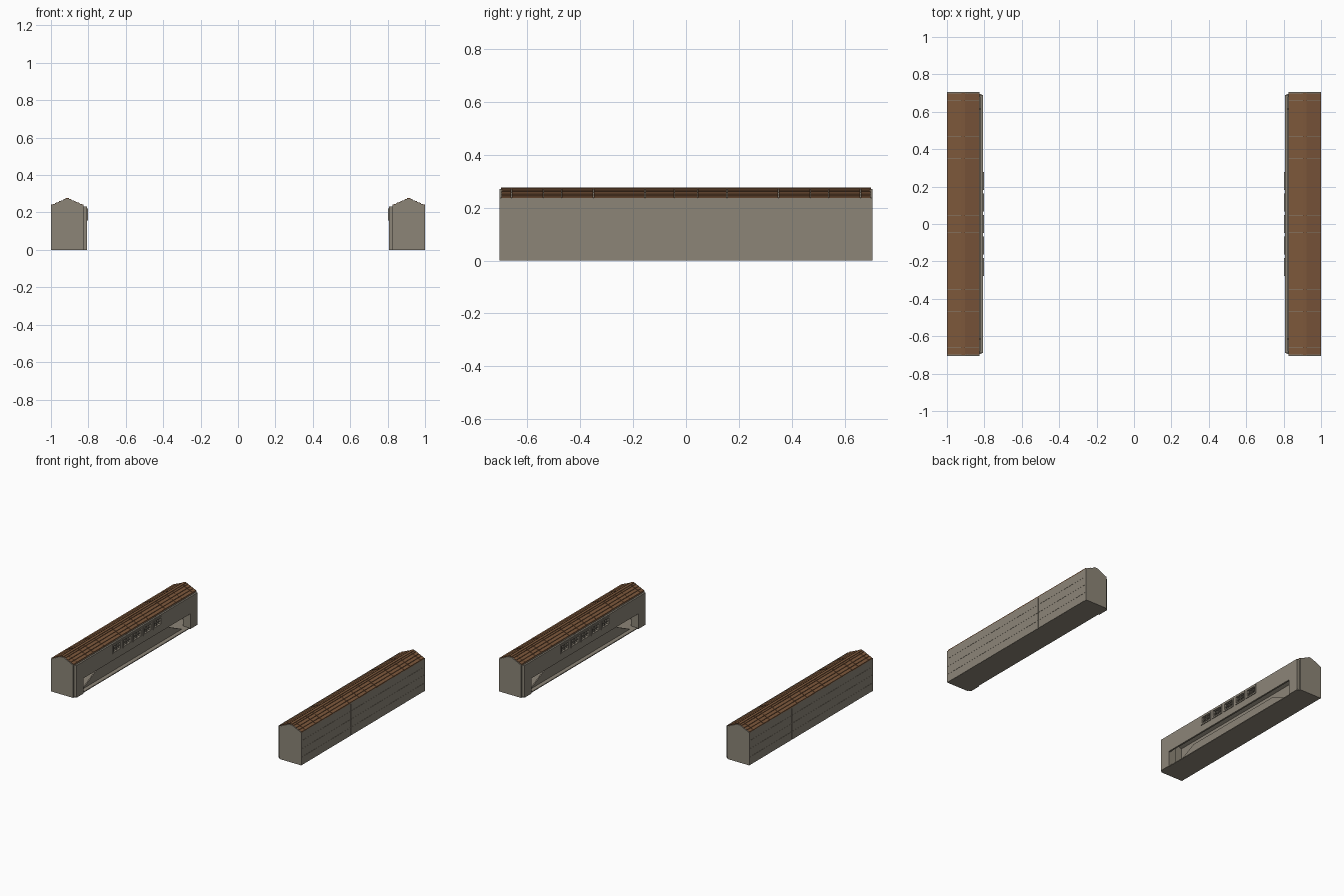
import bpy
import math

cube = bpy.data.objects.get("Cube")
if cube:
    bpy.data.objects.remove(cube, do_unlink=True)


def material(name, rgb):
    m = bpy.data.materials.new(name)
    m.use_nodes = True
    m.diffuse_color = (*rgb, 1)
    m.node_tree.nodes["Principled BSDF"].inputs["Base Color"].default_value = (*rgb, 1)
    return m


GREY = material("weathered grey wood", (0.265, 0.235, 0.187))
BROWN = material("brown roof boards", (0.2, 0.095, 0.043))

BOX_FACES = [(0, 2, 3, 1), (4, 5, 7, 6), (0, 1, 5, 4),
             (2, 6, 7, 3), (0, 4, 6, 2), (1, 3, 7, 5)]


class Part:
    """Collects boxes and extruded profiles into one mesh object."""

    def __init__(self, name, mat, side):
        self.name, self.mat, self.side = name, mat, side
        self.verts, self.faces = [], []

    def add(self, verts, faces):
        n = len(self.verts)
        self.verts += [(x * self.side, y, z) for x, y, z in verts]
        self.faces += [[i + n for i in (f if self.side > 0 else f[::-1])] for f in faces]

    def box(self, x, y, z):
        self.add([(a, b, c) for c in z for b in y for a in x], BOX_FACES)

    def extrude(self, profile, y0, y1):
        # Profile runs anticlockwise in x and z
        n = len(profile)
        verts = [(x, y, z) for y in (y0, y1) for x, z in profile]
        faces = [list(range(n)), list(range(2 * n - 1, n - 1, -1))]
        faces += [[i, i + n, (i + 1) % n + n, (i + 1) % n] for i in range(n)]
        self.add(verts, faces)

    def build(self):
        me = bpy.data.meshes.new(self.name)
        me.from_pydata(self.verts, [], self.faces)
        me.materials.append(self.mat)
        ob = bpy.data.objects.new(self.name, me)
        bpy.context.collection.objects.link(ob)


END = 0.705          # half length
INNER, OUTER = 0.825, 1.0
RIDGE = 0.9125
EAVE, PEAK = 0.236, 0.274
PANEL = (0.808, 0.82)
PANEL_LOW, PANEL_TOP = 0.11, 0.232
WINDOWS = [i * 0.115 for i in range(-2, 3)]
HALF_WIN, SILL, HEAD = 0.043, 0.163, 0.217
SEAMS = [0.045, 0.155, 0.35, 0.47, 0.54, 0.66]


def spans(stops, gap):
    return [(a + gap, b - gap) for a, b in zip(stops, stops[1:])]


def building(label, side):
    def part(name, mat=GREY):
        return Part(label + "_" + name, mat, side)

    # Floor
    p = part("floor")
    p.box((INNER - 0.01, OUTER - 0.004), (-END + 0.01, END - 0.01), (0, 0.006))
    p.build()

    # Gable end walls
    gable = [(INNER, 0), (OUTER, 0), (OUTER, EAVE), (RIDGE + 0.012, PEAK - 0.003),
             (RIDGE - 0.012, PEAK - 0.003), (INNER, EAVE)]
    p = part("gable_walls")
    for y in (-END, END - 0.01):
        p.extrude(gable, y, y + 0.01)
    p.build()

    # Outer wall: backing with boarded panels
    p = part("outer_wall")
    p.box((0.988, 0.998), (-END + 0.01, END - 0.01), (0, EAVE))
    for ys in spans([-END, -0.49, -0.14, 0.22, END], 0.0008):
        for zs in spans([i * EAVE / 4 for i in range(5)], 0.0005):
            p.box((0.996, OUTER), ys, zs)
    p.build()

    # Inner wall: bands above and below the windows, piers between them
    p = part("window_wall")
    length = 0.69
    p.box(PANEL, (-length, length), (PANEL_LOW, SILL))
    p.box(PANEL, (-length, length), (HEAD, PANEL_TOP))
    stops = [-length] + [w + s * HALF_WIN for w in WINDOWS for s in (-1, 1)] + [length]
    for a, b in zip(stops[::2], stops[1::2]):
        p.box(PANEL, (a, b), (SILL, HEAD))
    p.build()

    # Window frames with crossbars
    p = part("window_frames")
    depth, bar = (0.803, 0.822), 0.005
    for w in WINDOWS:
        a, b = w - HALF_WIN, w + HALF_WIN
        for y in (a, b):
            p.box(depth, (y - bar, y + bar), (SILL - bar, HEAD + bar))
        for z in (SILL, HEAD):
            p.box(depth, (a + bar, b - bar), (z - bar, z + bar))
        p.box((0.81, 0.816), (w - 0.003, w + 0.003), (SILL + bar, HEAD - bar))
        mid = (SILL + HEAD) / 2
        p.box((0.81, 0.816), (a + bar, b - bar), (mid - 0.003, mid + 0.003))
    p.build()

    # Corner panels with short return walls
    p = part("corner_panels")
    for s in (-1, 1):
        p.box(PANEL, sorted((s * 0.61, s * 0.69)), (0, PANEL_LOW))
        p.box((PANEL[1], 0.865), sorted((s * 0.61, s * 0.62)), (0, 0.2))
        p.box((PANEL[1], INNER + 0.01), sorted((s * 0.68, s * 0.69)), (0, PANEL_TOP))
    p.build()

    # Low inner wall with sloping ends
    p = part("low_wall")
    x0, x1, top = 0.845, 0.853, 0.085
    outline = [(-0.58, 0), (0.58, 0), (0.4, top), (-0.4, top)]
    verts = [(x, y, z) for x in (x0, x1) for y, z in outline]
    p.add(verts, [(3, 2, 1, 0), (4, 5, 6, 7)] +
          [(i, (i + 1) % 4, (i + 1) % 4 + 4, i + 4) for i in range(4)])
    p.build()

    # Roof deck under the boards
    p = part("roof_deck")
    p.extrude([(INNER, EAVE - 0.008), (RIDGE, PEAK - 0.012), (OUTER, EAVE - 0.008),
               (OUTER, EAVE), (RIDGE, PEAK - 0.003), (INNER, EAVE)],
              -END + 0.01, END - 0.01)
    p.build()

    # Overlapping roof boards, split at the seams
    p = part("roof_boards", BROWN)
    stops = [-0.7] + [-s for s in reversed(SEAMS)] + SEAMS + [0.7]
    courses = 4
    for s in (-1, 1):
        half = RIDGE - INNER

        def on_slope(t, lift):
            return (RIDGE + s * half * t, PEAK + (EAVE - PEAK) * t + lift)

        for c in range(courses):
            hi, lo = c / courses, (c + 1) / courses
            board = [on_slope(hi, -0.003), on_slope(lo, -0.003),
                     on_slope(lo, 0.0055), on_slope(hi, 0.0015)]
            for a, b in spans(stops, 0.0012):
                p.extrude(board if s > 0 else board[::-1], a, b)
    p.box((RIDGE - 0.01, RIDGE + 0.01), (-0.7, 0.7), (PEAK - 0.003, PEAK + 0.003))
    p.build()


building("left_building", 1)
building("right_building", -1)
